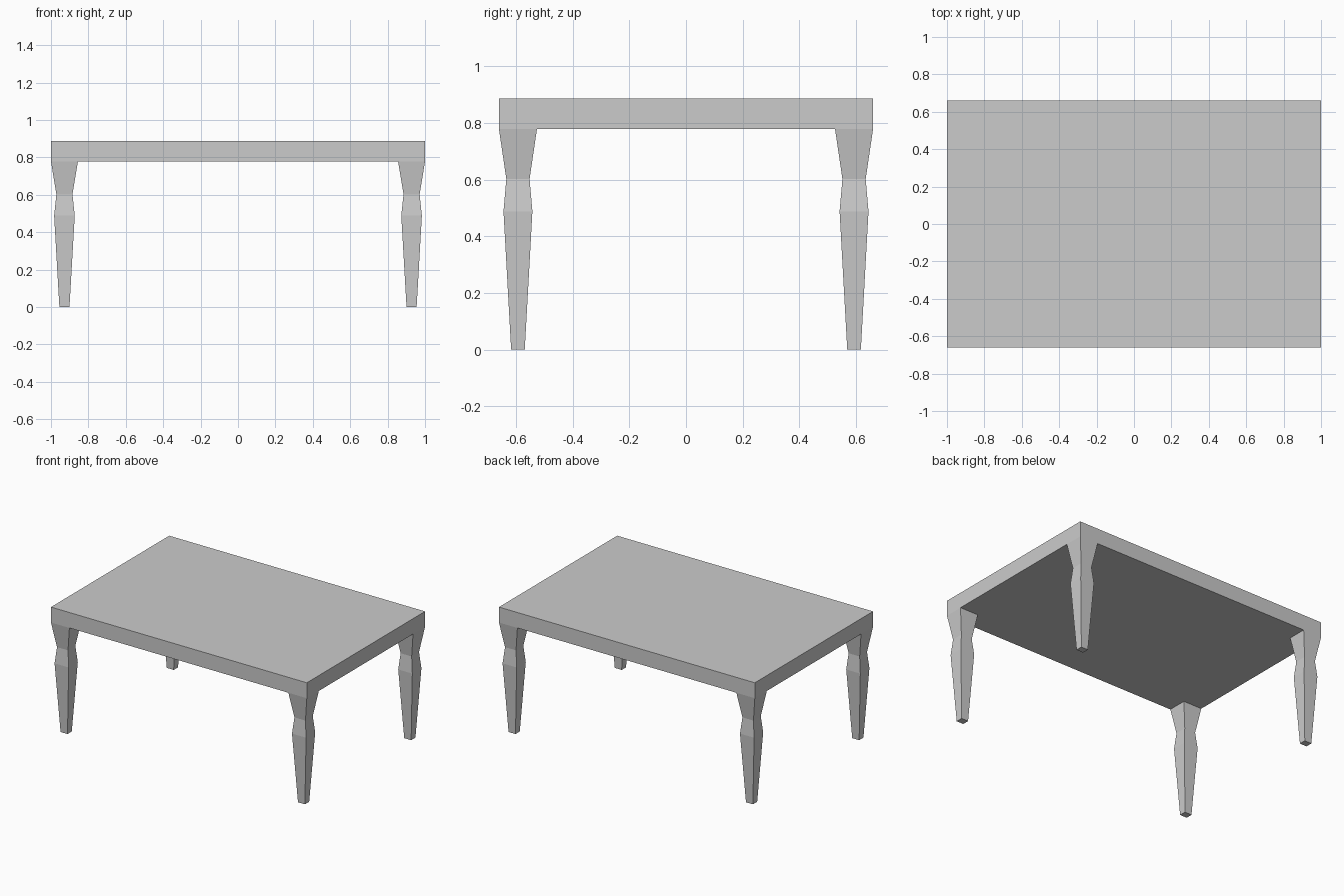
import bpy
import bmesh

if "Cube" in bpy.data.objects:
    bpy.data.objects.remove(bpy.data.objects["Cube"])

TOP_Z, UNDER_Z = 0.887, 0.778
HALF_X, HALF_Y = 1.0, 0.66


def loft(name, sections, cx=0.0, cy=0.0):
    """Stack rectangles (half x, half y, z) into a closed flat-faced solid."""
    bm = bmesh.new()
    rings = [[bm.verts.new((cx + sx * hx, cy + sy * hy, z))
              for sx, sy in ((-1, -1), (1, -1), (1, 1), (-1, 1))]
             for hx, hy, z in sections]
    bm.faces.new(rings[0][::-1])
    bm.faces.new(rings[-1])
    for low, high in zip(rings, rings[1:]):
        for i in range(4):
            j = (i + 1) % 4
            bm.faces.new((low[i], low[j], high[j], high[i]))
    mesh = bpy.data.meshes.new(name)
    bm.to_mesh(mesh)
    bm.free()
    obj = bpy.data.objects.new(name, mesh)
    bpy.context.collection.objects.link(obj)
    return obj


# Table top slab
loft("table_top", [(HALF_X, HALF_Y, UNDER_Z), (HALF_X, HALF_Y, TOP_Z)])

# Leg profile from foot to flared head: foot, bulge, neck, head
leg = [(0.027, 0.024, 0.0), (0.055, 0.051, 0.488),
       (0.043, 0.041, 0.602), (0.072, 0.067, UNDER_Z)]

# Four legs, heads flush with the corners of the top
for side_x, sx in (("left", -1), ("right", 1)):
    for side_y, sy in (("front", -1), ("back", 1)):
        loft(f"{side_y}_{side_x}_leg", leg,
             sx * (HALF_X - leg[-1][0]), sy * (HALF_Y - leg[-1][1]))
